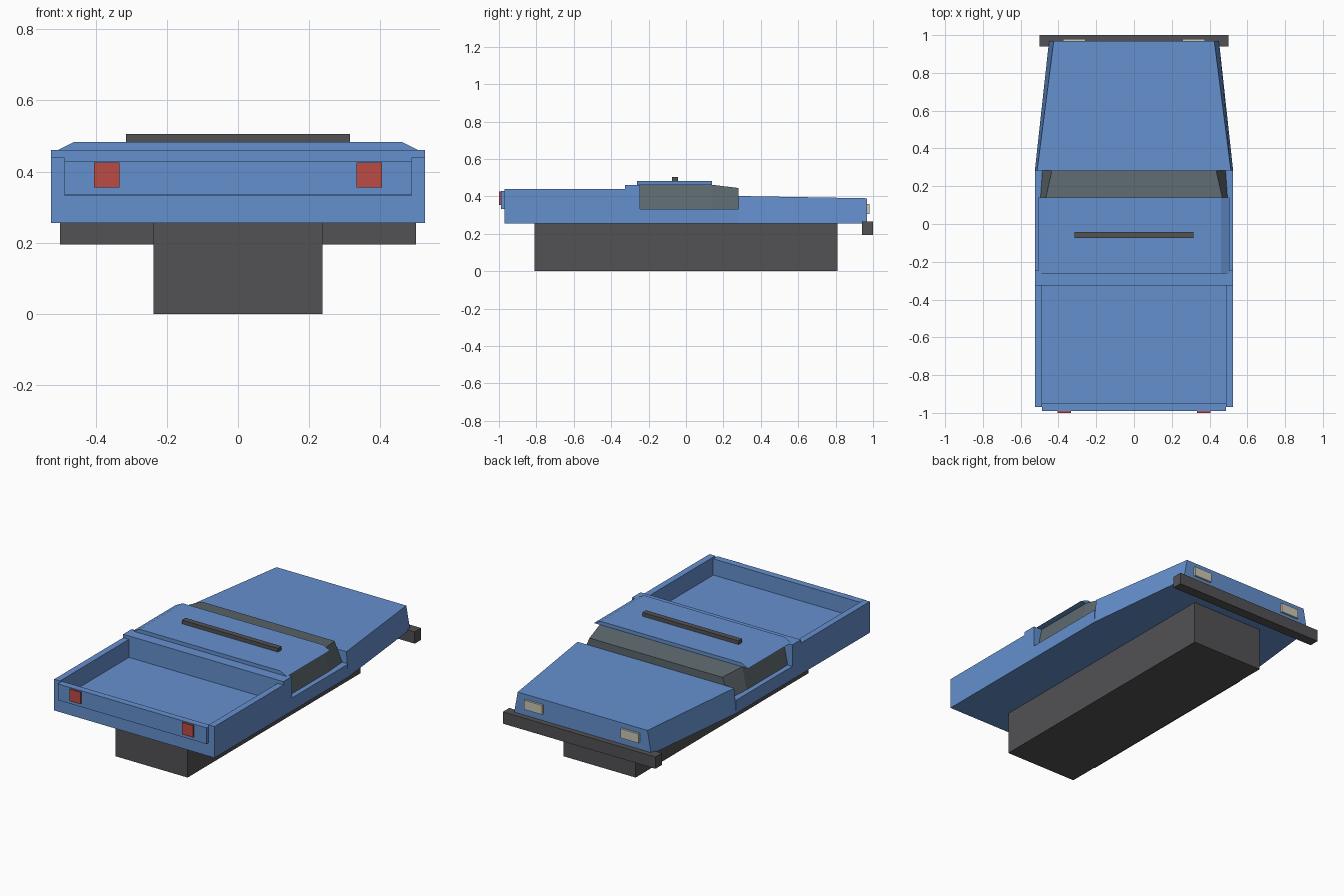
import bpy

if "Cube" in bpy.data.objects:
    bpy.data.objects.remove(bpy.data.objects["Cube"])


def material(name, rgb):
    m = bpy.data.materials.new(name)
    m.diffuse_color = (*rgb, 1)
    m.use_nodes = True
    m.node_tree.nodes["Principled BSDF"].inputs["Base Color"].default_value = m.diffuse_color
    return m


BLUE = material("blue_paint", (0.13, 0.28, 0.62))
DARK = material("dark_trim", (0.085, 0.085, 0.09))
GLASS = material("tinted_glass", (0.11, 0.14, 0.155))
RED = material("red_lens", (0.5, 0.07, 0.06))
CREAM = material("cream_lens", (0.6, 0.58, 0.48))


def loft(name, sections, mat):
    """Skin a closed solid through (y, half-width/height ring) sections."""
    n = len(sections[0][1])
    verts = [(x, y, z) for y, ring in sections for x, z in ring]
    faces = [tuple(range(n)), tuple(reversed(range(len(verts) - n, len(verts))))]
    for s in range(len(sections) - 1):
        a, b = s * n, (s + 1) * n
        for i in range(n):
            j = (i + 1) % n
            faces.append((a + j, a + i, b + i, b + j))
    mesh = bpy.data.meshes.new(name)
    mesh.from_pydata(verts, [], faces)
    mesh.materials.append(mat)
    obj = bpy.data.objects.new(name, mesh)
    bpy.context.collection.objects.link(obj)
    return obj


def trapezoid(bottom, top, z0, z1):
    return [(-bottom, z0), (bottom, z0), (top, z1), (-top, z1)]


def box(name, x, y, z, mat, mirror=False):
    ring = [(x[0], z[0]), (x[1], z[0]), (x[1], z[1]), (x[0], z[1])]
    obj = loft(name, [(y[0], ring), (y[1], ring)], mat)
    if mirror:
        obj.modifiers.new("mirror", 'MIRROR')
    return obj


# Underside and bumper
box("chassis", (-0.237, 0.237), (-0.81, 0.81), (0, 0.255), DARK)
box("front_bumper", (-0.5, 0.5), (0.94, 1.0), (0.195, 0.265), DARK)

# Lower body, cargo bed walls and tailgate
box("lower_body", (-0.525, 0.525), (-0.97, 0.282), (0.255, 0.333), BLUE)
box("bed_side", (0.487, 0.525), (-0.97, -0.325), (0.333, 0.44), BLUE, mirror=True)
box("tailgate", (-0.487, 0.487), (-0.99, -0.95), (0.334, 0.43), BLUE)

# Cab rear wall, glasshouse and roof
box("cab_back", (-0.525, 0.525), (-0.325, -0.245), (0.333, 0.46), BLUE)
loft("cab_glass", [
    (-0.245, trapezoid(0.495, 0.467, 0.333, 0.465)),
    (0.14, trapezoid(0.495, 0.467, 0.333, 0.462)),
    (0.282, trapezoid(0.485, 0.435, 0.333, 0.445)),
], GLASS)
roof_ring = trapezoid(0.505, 0.46, 0.461, 0.483)
loft("roof", [(-0.263, roof_ring), (0.14, roof_ring)], BLUE)
box("roof_bar", (-0.315, 0.315), (-0.075, -0.042), (0.483, 0.505), DARK)

# Tapered hood
loft("hood", [
    (0.282, trapezoid(0.525, 0.513, 0.255, 0.402)),
    (0.968, trapezoid(0.45, 0.425, 0.255, 0.39)),
], BLUE)

# Lamps, one pair at each end
box("headlight", (0.257, 0.375), (0.96, 0.98), (0.305, 0.36), CREAM, mirror=True)
box("tail_light", (0.333, 0.405), (-1.0, -0.985), (0.355, 0.425), RED, mirror=True)
